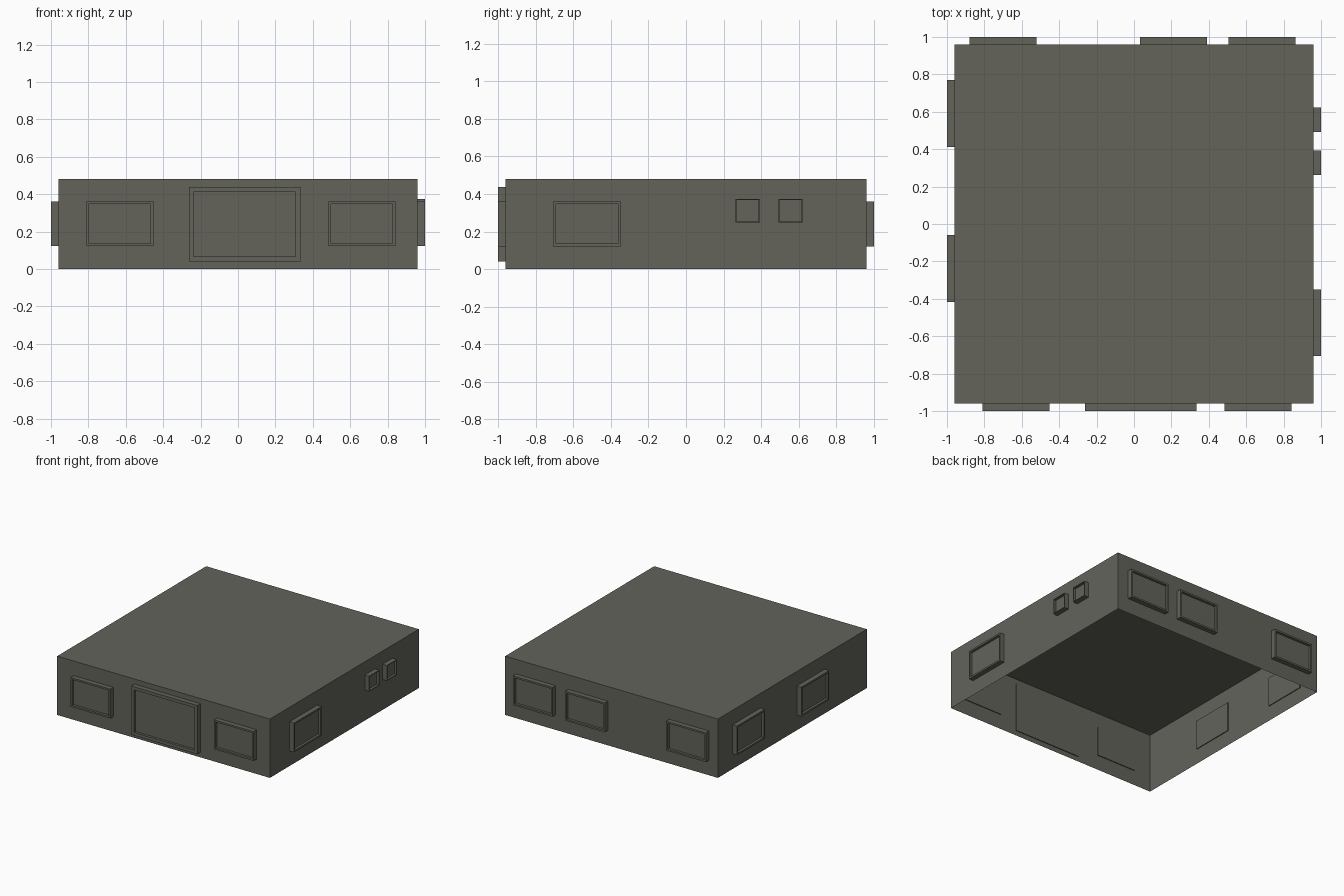
import bpy, bmesh
from mathutils import Matrix, Vector
from math import pi

if "Cube" in bpy.data.objects:
    bpy.data.objects.remove(bpy.data.objects["Cube"])

W, H, OUT = 0.96, 0.48, 1.0      # wall half width, wall height, frame reach
BACK = 0.953                     # frames poke slightly through the thin wall

mat = bpy.data.materials.new("dark_olive_grey")
mat.diffuse_color = (0.125, 0.125, 0.105, 1)
mat.use_nodes = True
mat.node_tree.nodes["Principled BSDF"].inputs["Base Color"].default_value = mat.diffuse_color


def finish(name, bm):
    me = bpy.data.meshes.new(name)
    bm.to_mesh(me)
    bm.free()
    me.materials.append(mat)
    ob = bpy.data.objects.new(name, me)
    bpy.context.collection.objects.link(ob)
    return ob


# Building shell: thin walls and flat roof, open underneath
bm = bmesh.new()
bmesh.ops.create_cube(bm, size=1, matrix=Matrix.Translation((0, 0, H / 2)) @ Matrix.Diagonal((2 * W, 2 * W, H, 1)))
floor = [f for f in bm.faces if f.normal.z < -0.5]
bmesh.ops.delete(bm, geom=floor, context='FACES_ONLY')
finish("building_shell", bm)


def framed_panel(name, turn, u0, u1, z0, z1, border, recess):
    """Block on the front wall with a recessed pane, turned onto its wall."""
    bm = bmesh.new()
    bmesh.ops.create_cube(bm, size=1, matrix=Matrix.Translation(((u0 + u1) / 2, -(OUT + BACK) / 2, (z0 + z1) / 2))
                          @ Matrix.Diagonal((u1 - u0, OUT - BACK, z1 - z0, 1)))
    bm.normal_update()
    face = min(bm.faces, key=lambda f: f.calc_center_median().y)
    bmesh.ops.inset_region(bm, faces=[face], thickness=border)
    pane = bmesh.ops.extrude_discrete_faces(bm, faces=[face])["faces"][0]
    bmesh.ops.translate(bm, verts=pane.verts, vec=Vector((0, recess, 0)))
    bmesh.ops.recalc_face_normals(bm, faces=bm.faces)
    bmesh.ops.rotate(bm, verts=bm.verts, cent=(0, 0, 0), matrix=Matrix.Rotation(turn, 3, 'Z'))
    finish(name, bm)


FRONT, RIGHT, BACKWALL, LEFT = 0, pi / 2, pi, -pi / 2

# Large front door
framed_panel("front_door", FRONT, -0.263, 0.333, 0.04, 0.438, 0.036, 0.02)

# Standard windows: wall and centre along that wall (seen from outside)
for wall, label, centres in (
        (FRONT, "front", (-0.632, 0.662)),
        (RIGHT, "right", (-0.528,)),
        (BACKWALL, "back", (0.70, -0.212, -0.684)),
        (LEFT, "left", (-0.59, 0.238))):
    for i, c in enumerate(centres):
        framed_panel(f"{label}_window_{i + 1}", wall, c - 0.179, c + 0.179, 0.122, 0.361, 0.02, 0.02)

# Two small square windows on the right wall
for i, c in enumerate((0.328, 0.557)):
    framed_panel(f"small_window_{i + 1}", RIGHT, c - 0.065, c + 0.065, 0.248, 0.373, 0.008, 0.02)
